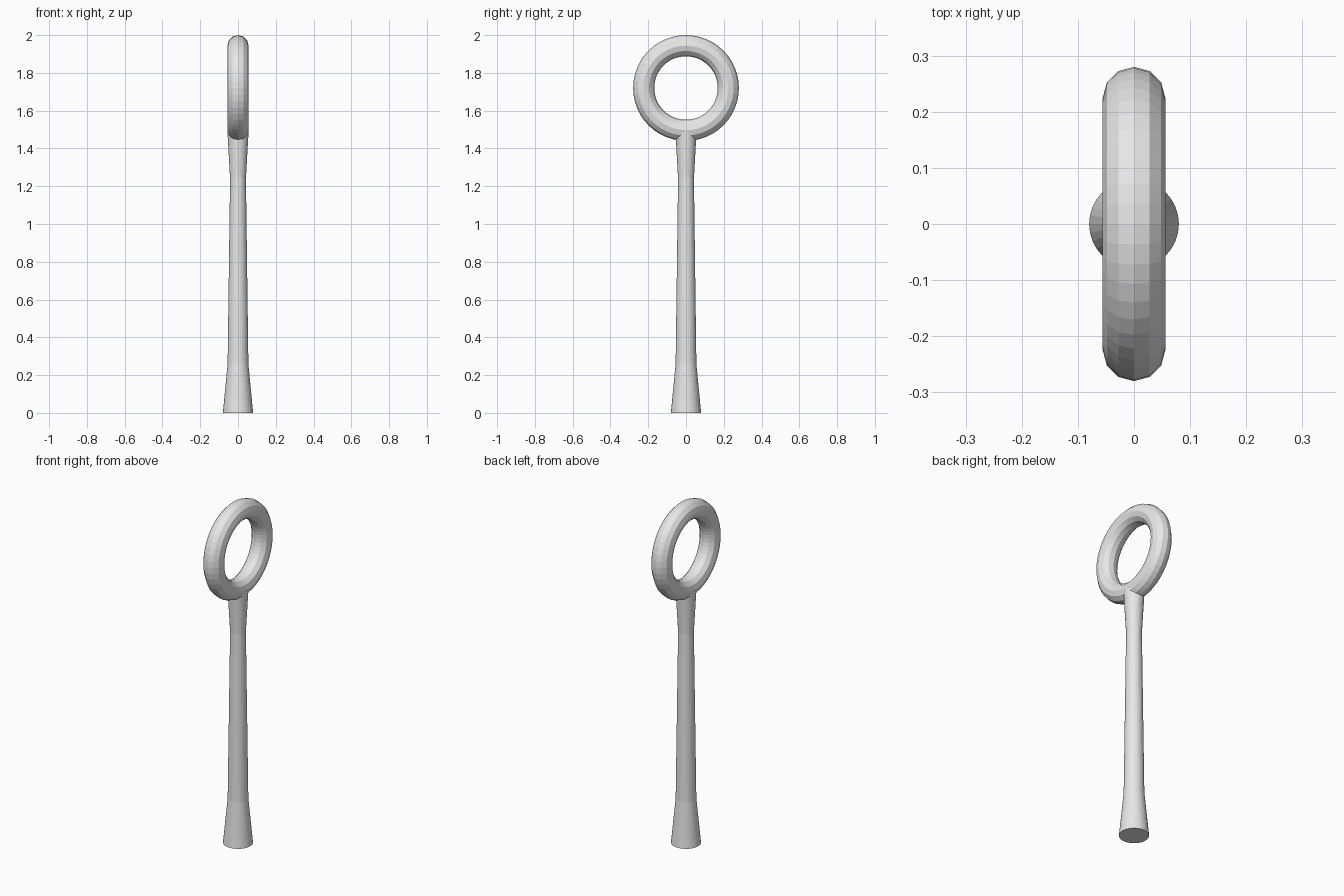
import bpy
import bmesh
import math

cube = bpy.data.objects.get("Cube")
if cube:
    bpy.data.objects.remove(cube, do_unlink=True)

# Single plain grey material
grey = bpy.data.materials.new("light_grey")
grey.use_nodes = True
colour = (0.8, 0.8, 0.8, 1.0)
grey.diffuse_color = colour
grey.node_tree.nodes["Principled BSDF"].inputs["Base Color"].default_value = colour


def lathe(name, profile, sides):
    """Stack rings of (radius, height), skin them and cap both ends."""
    bm = bmesh.new()
    rings = []
    for radius, z in profile:
        angles = [2 * math.pi * i / sides for i in range(sides)]
        rings.append([bm.verts.new((radius * math.sin(a), radius * math.cos(a), z))
                      for a in angles])
    for low, high in zip(rings, rings[1:]):
        for i in range(sides):
            j = (i + 1) % sides
            bm.faces.new((low[i], low[j], high[j], high[i]))
    bm.faces.new(rings[0])
    bm.faces.new(rings[-1])
    bmesh.ops.recalc_face_normals(bm, faces=bm.faces)
    mesh = bpy.data.meshes.new(name)
    bm.to_mesh(mesh)
    bm.free()
    obj = bpy.data.objects.new(name, mesh)
    bpy.context.collection.objects.link(obj)
    obj.data.materials.append(grey)
    return obj


# Shaft: flared foot, long taper, flared neck
lathe("shaft", [(0.08, 0), (0.055, 0.26), (0.042, 1.24), (0.056, 1.49)], 32)

# Ring standing on the shaft, its hole facing sideways
bpy.ops.mesh.primitive_torus_add(
    major_radius=0.224, minor_radius=0.056, major_segments=48, minor_segments=12,
    location=(0, 0, 1.72), rotation=(0, math.pi / 2, 0))
ring = bpy.context.object
ring.name = "ring"
ring.data.materials.append(grey)
